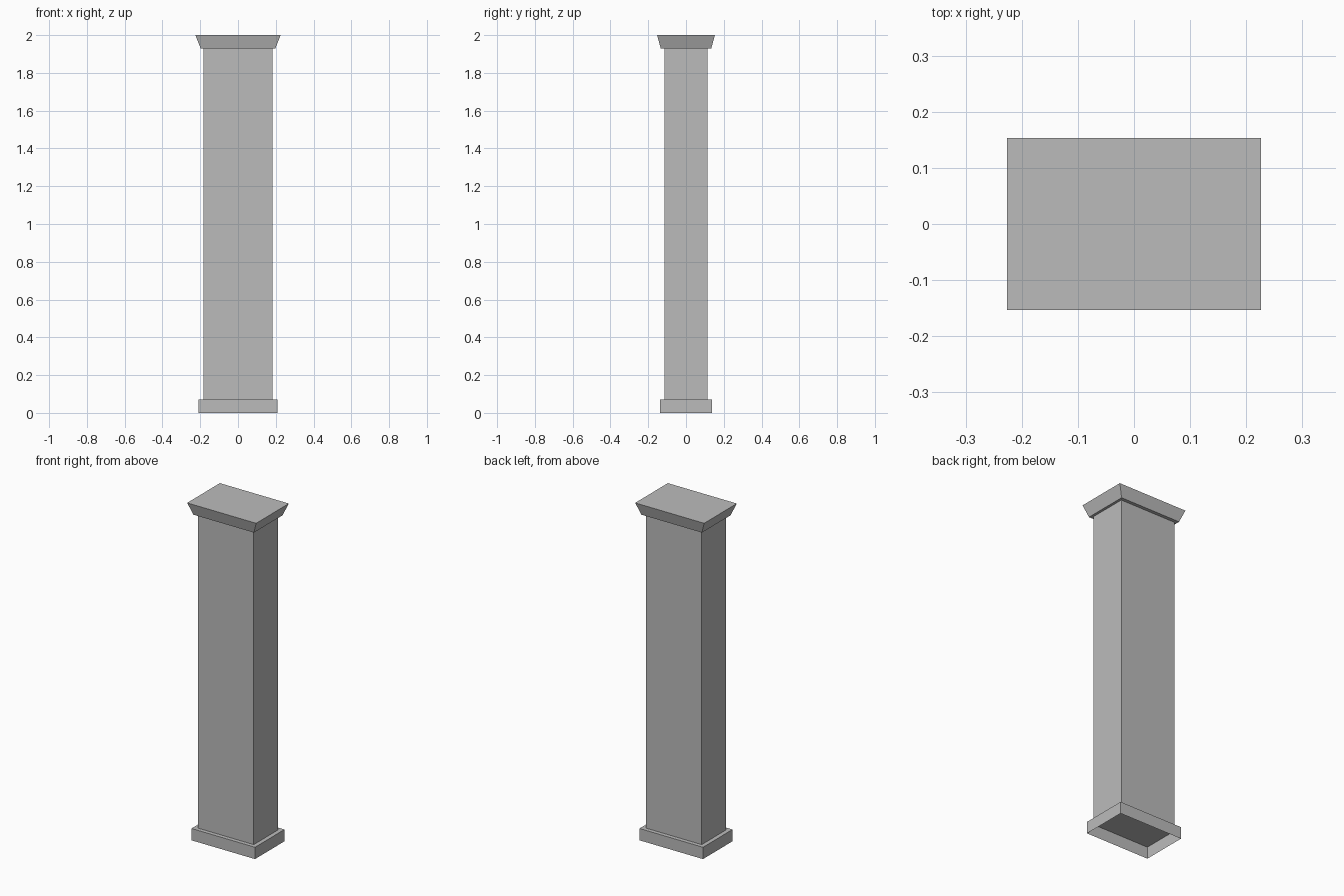
import bpy
import bmesh

if "Cube" in bpy.data.objects:
    bpy.data.objects.remove(bpy.data.objects["Cube"])

stone = bpy.data.materials.new("grey stone")
stone.diffuse_color = (0.5, 0.5, 0.5, 1.0)
stone.use_nodes = True
stone.node_tree.nodes["Principled BSDF"].inputs["Base Color"].default_value = stone.diffuse_color


def block(name, z0, z1, low, high, bottom=True, top=True):
    """Four-sided block; low and high are half sizes (x, y) at each end."""
    bm = bmesh.new()
    rings = []
    for z, (hx, hy) in ((z0, low), (z1, high)):
        rings.append([bm.verts.new((sx * hx, sy * hy, z))
                      for sx, sy in ((-1, -1), (1, -1), (1, 1), (-1, 1))])
    a, b = rings
    for i in range(4):
        j = (i + 1) % 4
        bm.faces.new((a[i], a[j], b[j], b[i]))
    if bottom:
        bm.faces.new(a[::-1])
    if top:
        bm.faces.new(b)
    mesh = bpy.data.meshes.new(name)
    bm.to_mesh(mesh)
    bm.free()
    mesh.materials.append(stone)
    obj = bpy.data.objects.new(name, mesh)
    bpy.context.collection.objects.link(obj)
    return obj


# Plinth is a shell, open underneath
block("plinth", 0.0, 0.07, (0.208, 0.138), (0.208, 0.138), bottom=False)
# Plain shaft, its ends closed by the plinth and capital
block("shaft", 0.07, 1.93, (0.183, 0.114), (0.183, 0.114), bottom=False, top=False)
# Capital flares outward to the top
block("capital", 1.93, 2.0, (0.198, 0.134), (0.226, 0.153))
